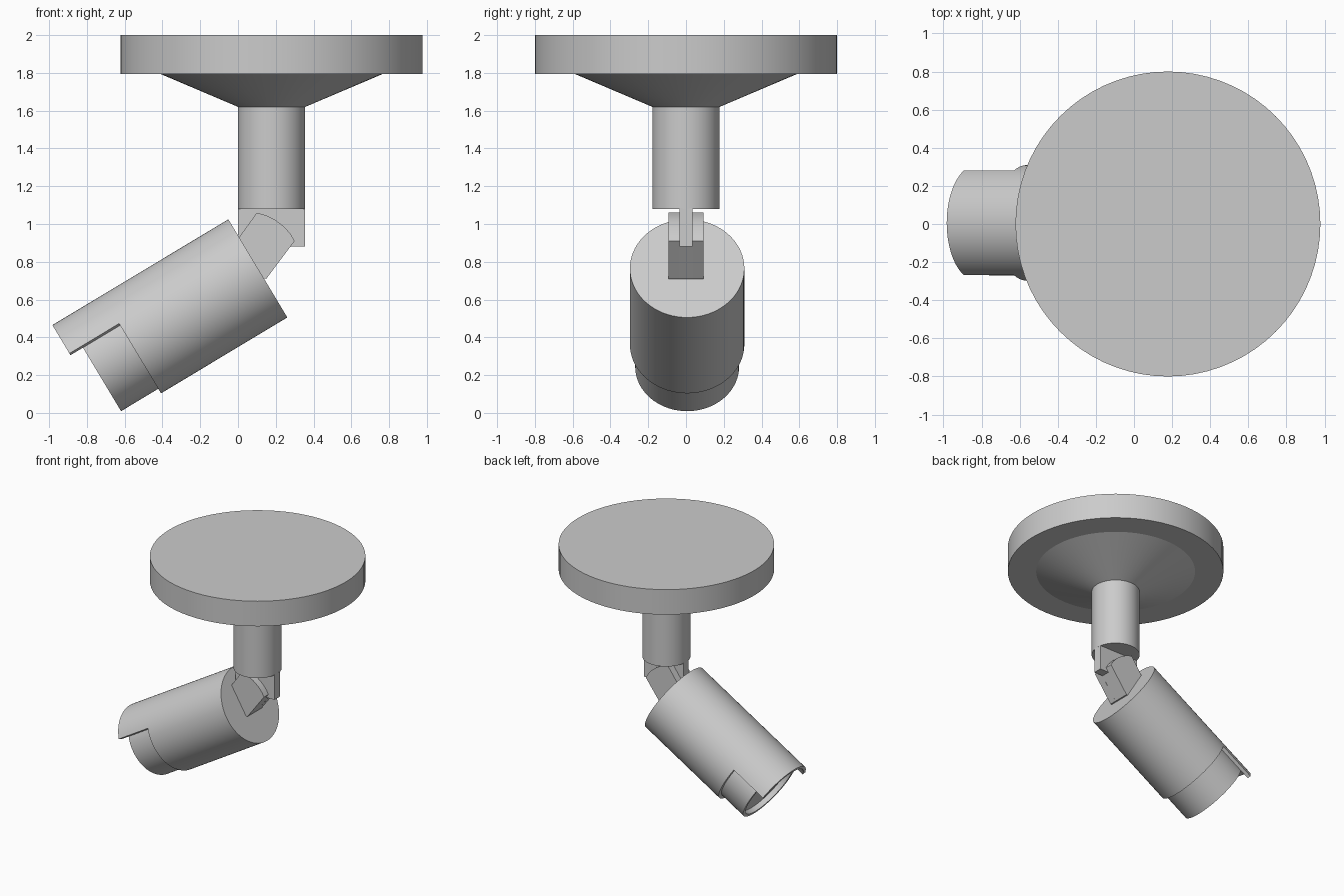
import bpy, bmesh, math
from mathutils import Matrix, Vector

if "Cube" in bpy.data.objects:
    bpy.data.objects.remove(bpy.data.objects["Cube"])


def finish(name, bm, matrix=None, smooth=True):
    bmesh.ops.remove_doubles(bm, verts=bm.verts, dist=1e-5)
    bmesh.ops.recalc_face_normals(bm, faces=bm.faces)
    if matrix:
        bm.transform(matrix)
    me = bpy.data.meshes.new(name)
    bm.to_mesh(me)
    bm.free()
    ob = bpy.data.objects.new(name, me)
    bpy.context.collection.objects.link(ob)
    if smooth:
        bpy.ops.object.select_all(action='DESELECT')
        ob.select_set(True)
        bpy.context.view_layer.objects.active = ob
        bpy.ops.object.shade_smooth_by_angle(angle=math.radians(20))
    return ob


def revolve(name, profile, matrix, steps=72):
    # profile is a list of (radius, height) around local z
    bm = bmesh.new()
    vs = [bm.verts.new((r, 0, h)) for r, h in profile]
    es = [bm.edges.new(p) for p in zip(vs, vs[1:])]
    bmesh.ops.spin(bm, geom=vs + es, cent=(0, 0, 0), axis=(0, 0, 1),
                   angle=math.tau, steps=steps, use_duplicate=False)
    return finish(name, bm, matrix)


def plate(name, outline, y0, y1):
    # extrude an xz outline along y
    bm = bmesh.new()
    f = bm.faces.new([bm.verts.new((x, y0, z)) for x, z in outline])
    ext = bmesh.ops.extrude_face_region(bm, geom=[f])
    bmesh.ops.translate(bm, vec=(0, y1 - y0, 0),
                        verts=[g for g in ext['geom'] if isinstance(g, bmesh.types.BMVert)])
    return finish(name, bm)


# ceiling mount: disc, flared collar and stem
revolve("ceiling_mount",
        [(0, 2.0), (0.80, 2.0), (0.80, 1.795), (0.59, 1.795),
         (0.178, 1.62), (0.178, 1.08), (0, 1.08)],
        Matrix.Translation((0.178, 0, 0)))

# hanging tab below the stem
plate("stem_tab", [(0, 1.085), (0.355, 1.085), (0.355, 0.88), (0, 0.88)], -0.035, 0.035)

# forked knuckle: two cheeks and a solid root
cheek = [(0.10, 1.06), (0.15, 1.045), (0.20, 1.02), (0.245, 0.985), (0.28, 0.945),
         (0.30, 0.91), (0.15, 0.71), (-0.02, 0.72), (-0.03, 0.88)]
for side, name in ((1, "back"), (-1, "front")):
    plate("knuckle_cheek_" + name, cheek, side * 0.035, side * 0.092)
plate("knuckle_root", [(0.28, 0.885), (0.15, 0.71), (-0.02, 0.72), (-0.02, 0.885)],
      -0.036, 0.036)

# lamp head frame: local z runs along the barrel, local x points to its upper side
tilt = math.radians(31)
axis = Vector((-math.cos(tilt), 0, -math.sin(tilt)))
up = Vector((-math.sin(tilt), 0, math.cos(tilt)))
head = Matrix((up, axis.cross(up), axis)).transposed().to_4x4()
head.translation = (0.105, 0.006, 0.765)

revolve("lamp_barrel", [(0, 0), (0.303, 0), (0.303, 0.78), (0.272, 0.78)], head)
revolve("lamp_inner_tube", [(0.275, 0.74), (0.275, 1.01), (0.25, 1.01),
                            (0.25, 0.97), (0, 0.97)], head)

# visor: curved shell continuing the upper side of the barrel
bm = bmesh.new()
half = math.radians(65)
ring = [bm.verts.new((r * math.cos(half), -r * math.sin(half), h))
        for r, h in ((0.277, 0.78), (0.303, 0.78), (0.303, 1.087), (0.277, 1.087))]
start = bm.faces.new(ring)
bmesh.ops.spin(bm, geom=[start] + list(start.edges) + ring, cent=(0, 0, 0),
               axis=(0, 0, 1), angle=2 * half, steps=26, use_duplicate=False)
if not start.is_valid or start not in bm.faces[:]:
    bmesh.ops.holes_fill(bm, edges=[e for e in bm.edges if e.is_boundary], sides=4)
finish("lamp_visor", bm, head)
